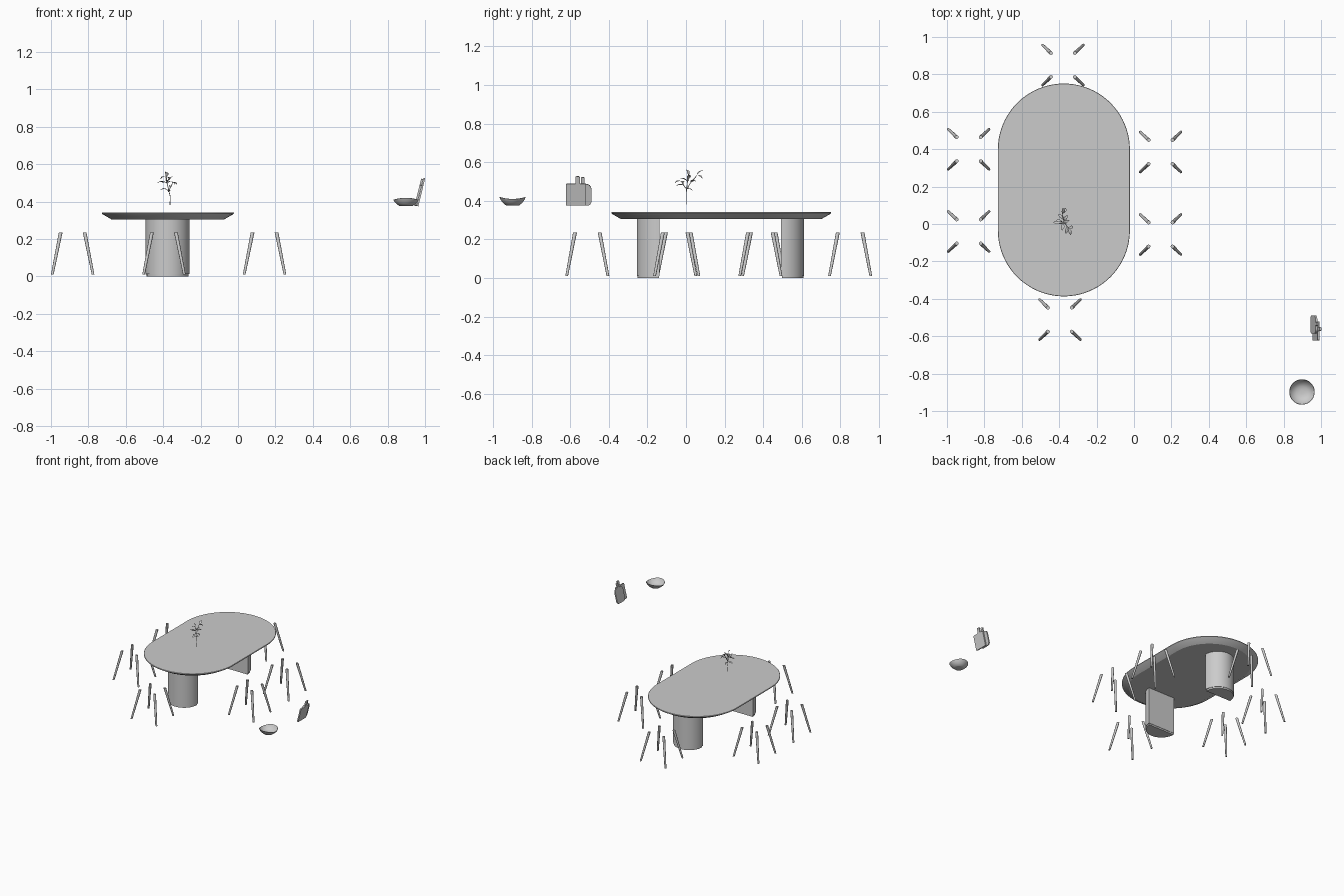
import bpy, bmesh
from math import sin, cos, pi, radians
from mathutils import Vector, Matrix

if "Cube" in bpy.data.objects:
    bpy.data.objects.remove(bpy.data.objects["Cube"])


def finish(bm, name, angle=35):
    bmesh.ops.recalc_face_normals(bm, faces=bm.faces)
    me = bpy.data.meshes.new(name)
    bm.to_mesh(me)
    bm.free()
    me.shade_smooth()
    me.set_sharp_from_angle(angle=radians(angle))
    ob = bpy.data.objects.new(name, me)
    bpy.context.collection.objects.link(ob)
    return ob


def loft(bm, rings):
    """Bridge matching rings of points and cap both ends."""
    vs = [[bm.verts.new(p) for p in r] for r in rings]
    n = len(vs[0])
    for a, b in zip(vs, vs[1:]):
        for i in range(n):
            j = (i + 1) % n
            bm.faces.new((a[i], a[j], b[j], b[i]))
    bm.faces.new(vs[0][::-1])
    bm.faces.new(vs[-1])


def circle(cx, cy, z, r, n=12):
    return [(cx + r * cos(2 * pi * i / n), cy + r * sin(2 * pi * i / n), z) for i in range(n)]


# Table top: stadium outline with a wide undercut chamfer
TX, TY = -0.375, 0.182


def stadium(r, z, n=40):
    pts = []
    for s in (1, -1):
        for i in range(n + 1):
            a = pi * i / n
            pts.append((TX + s * r * cos(a), TY + s * (0.216 + r * sin(a)), z))
    return pts


bm = bmesh.new()
loft(bm, [stadium(0.302, 0.305), stadium(0.349, 0.332), stadium(0.353, 0.336),
          stadium(0.353, 0.340), stadium(0.351, 0.342)])
finish(bm, "table_top", 25)


# Two half-round pedestals, curved side outward, on a slightly inset plinth
def half_round(y, s, r, z, inset=0.0, n=32):
    return [(TX - 0.001 + r * cos(pi * i / n), y + s * (inset + r * sin(pi * i / n)), z)
            for i in range(n + 1)]


for name, y, s in (("front_pedestal", -0.137, -1), ("back_pedestal", 0.493, 1)):
    bm = bmesh.new()
    loft(bm, [half_round(y, s, 0.118, 0.012), half_round(y, s, 0.118, 0.306)])
    loft(bm, [half_round(y, s, 0.112, 0.0, 0.003), half_round(y, s, 0.112, 0.012, 0.003)])
    finish(bm, name)

# Six sets of four splayed, tapered chair legs
chairs = [(-0.884, 0.400), (-0.884, -0.040), (0.142, 0.385),
          (0.142, -0.056), (-0.380, 0.850), (-0.396, -0.511)]
for k, (cx, cy) in enumerate(chairs, 1):
    bm = bmesh.new()
    for sx in (-1, 1):
        for sy in (-1, 1):
            loft(bm, [circle(cx + sx * 0.109, cy + sy * 0.107, 0.010, 0.007),
                      circle(cx + sx * 0.064, cy + sy * 0.064, 0.235, 0.010)])
    finish(bm, f"chair_legs_{k}")

# Bowl: outer and inner wall, rim rising gently at two sides
BX, BY = 0.898, -0.898
profile = [(0.028, 0.375), (0.034, 0.376), (0.050, 0.388), (0.062, 0.402), (0.068, 0.414),
           (0.066, 0.415), (0.059, 0.404), (0.047, 0.391), (0.030, 0.382), (0.010, 0.380)]
bm = bmesh.new()
rings = []
for r, z in profile:
    w = 0.005 * max(0, (z - 0.38) / 0.035)
    rings.append([(x, y, h - w * cos(4 * pi * i / 48))
                  for i, (x, y, h) in enumerate(circle(BX, BY, z, r, 48))])
loft(bm, rings)
finish(bm, "bowl", 50)


# Leaning serving boards with handles
def rounded(corners, n=6):
    """Outline with quarter-round corners from (y, z, radius) points."""
    out = []
    m = len(corners)
    for i, (y, z, r) in enumerate(corners):
        p = Vector((y, z))
        a = p + (Vector(corners[i - 1][:2]) - p).normalized() * r
        b = p + (Vector(corners[(i + 1) % m][:2]) - p).normalized() * r
        c = a + b - p
        for t in range(n + 1):
            f = t / n * pi / 2
            out.append(c + (a - c) * cos(f) + (b - c) * sin(f))
    return out


def board(name, x, y, hw, body, top, hy, hhw, rb, rt):
    outline = rounded([(-hw, 0, rb), (hw, 0, rb), (hw, body, rt), (hy + hhw, body, 0.003),
                       (hy + hhw, top, 0.005), (hy - hhw, top, 0.005),
                       (hy - hhw, body, 0.003), (-hw, body, rt)])
    bm = bmesh.new()
    loft(bm, [[(t, p.x, p.y) for p in outline] for t in (0, 0.010)])
    ob = finish(bm, name)
    ob.matrix_world = Matrix.Translation((x, y, 0.377)) @ Matrix.Rotation(radians(14), 4, 'Y')


board("rounded_board", 0.943, -0.538, 0.048, 0.115, 0.150, 0.003, 0.009, 0.022, 0.028)
board("square_board", 0.954, -0.571, 0.051, 0.116, 0.155, 0.010, 0.011, 0.005, 0.006)

# Plant stem with side twigs
twigs = [
    [(-0.364, 0.002, 0.382), (-0.362, 0.001, 0.425), (-0.370, 0.003, 0.460),
     (-0.380, 0.008, 0.500), (-0.386, 0.012, 0.530)],
    [(-0.370, 0.003, 0.460), (-0.378, 0.025, 0.495), (-0.382, 0.055, 0.530)],
    [(-0.370, 0.003, 0.460), (-0.358, -0.012, 0.480), (-0.350, -0.022, 0.500)],
]
cu = bpy.data.curves.new("plant_stem", 'CURVE')
cu.dimensions = '3D'
cu.bevel_depth = 0.0018
cu.bevel_resolution = 1
cu.use_fill_caps = True
for t in twigs:
    sp = cu.splines.new('POLY')
    sp.points.add(len(t) - 1)
    for q, p in zip(sp.points, t):
        q.co = (*p, 1)
bpy.context.collection.objects.link(bpy.data.objects.new("plant_stem", cu))


# Plant leaves: folded pointed blades; (twig, joint, tip)
leaves = [
    (0, 4, (-0.392, 0.002, 0.562)), (0, 4, (-0.415, 0.020, 0.520)),
    (0, 3, (-0.433, 0.008, 0.500)), (0, 3, (-0.345, 0.020, 0.535)),
    (0, 3, (-0.385, -0.035, 0.515)), (0, 2, (-0.418, 0.010, 0.462)),
    (0, 2, (-0.372, 0.035, 0.450)), (1, 2, (-0.380, 0.088, 0.556)),
    (1, 2, (-0.365, 0.085, 0.515)), (1, 1, (-0.405, 0.052, 0.500)),
    (1, 1, (-0.352, 0.045, 0.505)), (2, 2, (-0.338, -0.058, 0.492)),
    (2, 2, (-0.326, -0.015, 0.490)), (2, 1, (-0.365, -0.052, 0.475)),
]
bm = bmesh.new()
for tw, j, tip in leaves:
    a, b = Vector(twigs[tw][j]), Vector(tip)
    d = b - a
    side = d.cross(Vector((0.25, 0.1, 1))).normalized()
    up = side.cross(d).normalized()
    rows = []
    for t, w in ((0.0, 0.001), (0.25, 0.006), (0.55, 0.009), (0.8, 0.006), (1.0, 0.0006)):
        c = a + d * t + up * 0.006 * sin(pi * t)
        rows.append([bm.verts.new(c + side * s * w + up * abs(s) * w * 0.35) for s in (-1, 0, 1)])
    for p, q in zip(rows, rows[1:]):
        for i in (0, 1):
            bm.faces.new((p[i], p[i + 1], q[i + 1], q[i]))
finish(bm, "plant_leaves", 60)
